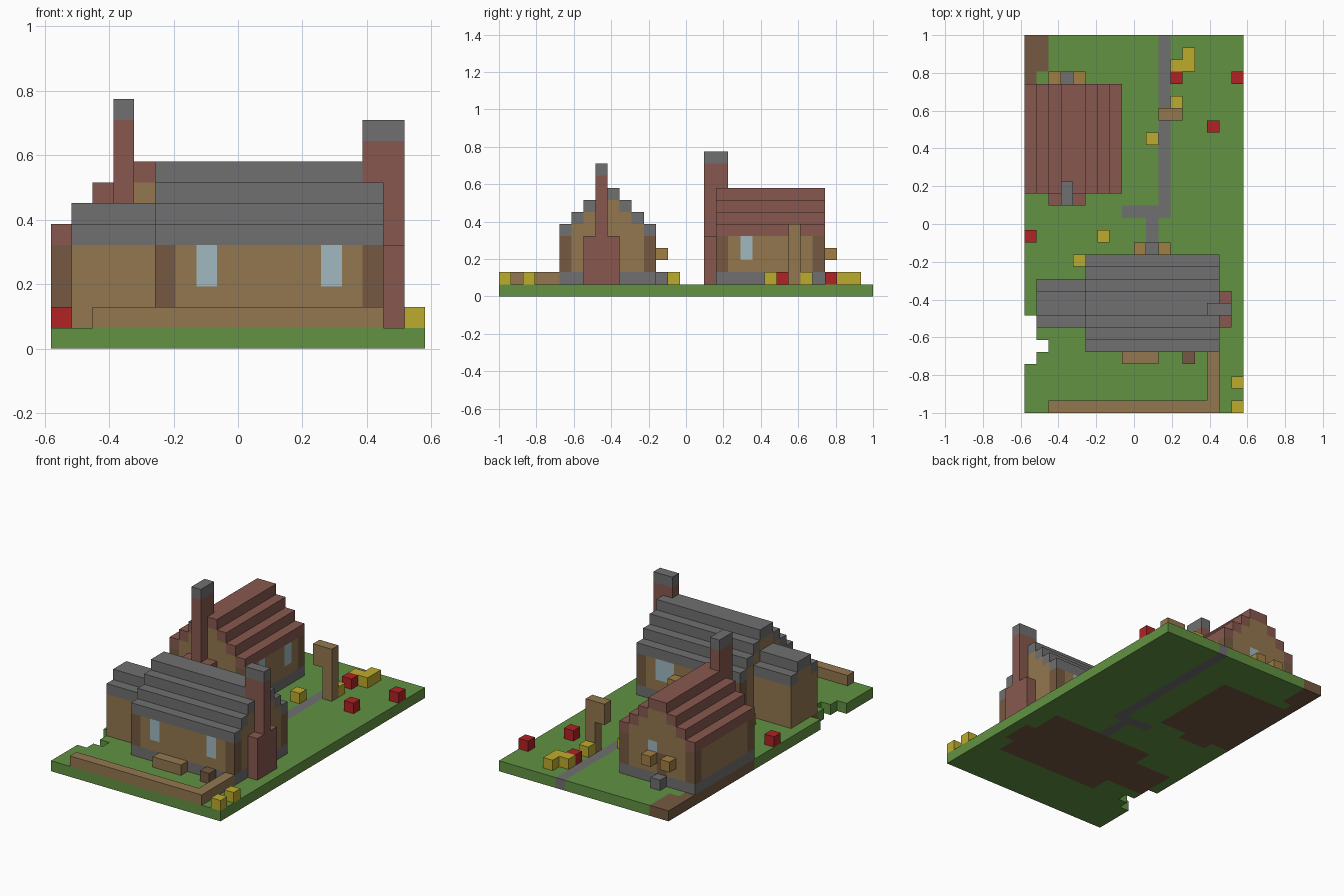
import bpy, bmesh

if "Cube" in bpy.data.objects:
    bpy.data.objects.remove(bpy.data.objects["Cube"])

U = 2 / 31            # block size: the yard is 18 x 31 blocks
NX, NY = 18, 31

COLOURS = {
    "grass": (98, 146, 66), "timber": (147, 119, 79), "dark_wood": (117, 89, 65),
    "brick": (135, 89, 79), "stone": (112, 112, 112), "glass": (160, 184, 192),
    "red_petal": (178, 34, 36), "yellow_petal": (190, 172, 45), "lantern_glow": (162, 126, 66),
}


def linear(c):
    c /= 255
    return c / 12.92 if c <= 0.04045 else ((c + 0.055) / 1.055) ** 2.4


mats = {}
for name, rgb in COLOURS.items():
    mats[name] = bpy.data.materials.new(name)
    mats[name].diffuse_color = (*[linear(c) for c in rgb], 1)

owner = {}            # block -> (part, colour); later blocks replace earlier ones


def box(part, colour, x, y, z):
    """Fill a range of blocks; each range is (start, end)."""
    for i in range(*x):
        for j in range(*y):
            for k in range(*z):
                owner[i, j, k] = (part, colour)


def block(part, colour, i, j, k=1):
    box(part, colour, (i, i + 1), (j, j + 1), (k, k + 1))


def house(name, x, y, roof_colour, along_x):
    """Stone plinth, timber walls with corner posts, stepped gable roof."""
    box(name + "_walls", "timber", x, y, (1, 5))
    for i in (x[0], x[1] - 1):
        for j in (y[0], y[1] - 1):
            box(name + "_walls", "dark_wood", (i, i + 1), (j, j + 1), (1, 5))
    box(name + "_walls", "stone", x, y, (1, 2))
    roof(name, x, y, roof_colour, along_x)


def roof(name, x, y, colour, along_x):
    span = y if along_x else x
    for s in range((span[1] - span[0]) // 2):
        for a in (span[0] + s, span[1] - 1 - s):
            strip = (x, (a, a + 1)) if along_x else ((a, a + 1), y)
            box(name + "_walls", "timber", *strip, (5, 5 + s))
            box(name + "_roof", colour, *strip, (5 + s, 6 + s))


# Ground slab, bare earth, path and broken edge
box("ground", "grass", (0, NX), (0, NY), (0, 1))
for x, y in [((5, 16), (5, 13)), ((1, 5), (7, 11)), ((0, 8), (18, 27)),
             ((0, 2), (28, 31)), ((0, 1), (27, 28)), ((16, 17), (7, 10)), ((2, 5), (17, 18))]:
    box("ground", "dark_wood", x, y, (0, 1))
for x, y in [((11, 12), (16, 31)), ((8, 12), (16, 17)), ((10, 11), (13, 16))]:
    box("ground", "stone", x, y, (0, 1))
for cell in [(0, j, 0) for j in range(4, 8)] + [(1, 5, 0)]:
    owner.pop(cell)

# Side wing, then the two cottages
box("wing_walls", "timber", (1, 5), (7, 11), (1, 5))
roof("wing", (1, 5), (7, 11), "stone", True)
house("front_cottage", (5, 16), (5, 13), "stone", True)
house("rear_cottage", (0, 8), (18, 27), "brick", False)

# Windows and doors
for i, j in [(7, 5), (13, 5), (7, 12), (8, 12), (12, 12), (13, 12), (7, 20), (7, 24), (4, 26)]:
    box("windows", "glass", (i, i + 1), (j, j + 1), (3, 5))
for i, j in [(10, 12), (3, 26)]:
    box("doors", "dark_wood", (i, i + 1), (j, j + 1), (1, 4))
    block("door_steps", "stone", i, j + 1)
    for s in (-1, 1):
        block("lanterns", "lantern_glow", i + s, j + 1, 3)

# Chimneys: wide hearth, shaft, stone cap
for name, hearth, shaft, top in [
        ("front_chimney", ((16, 17), (7, 10)), ((15, 17), (8, 9)), 10),
        ("rear_chimney", ((2, 5), (17, 18)), ((3, 4), (17, 19)), 11)]:
    box(name, "brick", *hearth, (1, 5))
    box(name, "brick", *shaft, (5, top))
    box(name, "stone", *shaft, (top, top + 1))

# Fence, bench, stump and signpost
box("fence", "timber", (2, 16), (0, 1), (1, 2))
box("fence", "timber", (15, 16), (1, 5), (1, 2))
box("bench", "timber", (8, 11), (4, 5), (1, 2))
block("stump", "dark_wood", 13, 4)
box("signpost", "timber", (12, 13), (24, 25), (1, 6))
box("signpost", "timber", (11, 12), (24, 25), (4, 6))

# Flowers
for i, j in [(12, 28), (13, 28), (13, 29), (12, 25), (10, 22), (6, 14), (4, 12), (17, 2), (17, 0)]:
    block("yellow_flowers", "yellow_petal", i, j)
for i, j in [(12, 27), (17, 27), (15, 23), (0, 14)]:
    block("red_flowers", "red_petal", i, j)

# Mesh each part, keeping only exposed block faces
SIDES = {
    (1, 0, 0): [(1, 0, 0), (1, 1, 0), (1, 1, 1), (1, 0, 1)],
    (-1, 0, 0): [(0, 1, 0), (0, 0, 0), (0, 0, 1), (0, 1, 1)],
    (0, 1, 0): [(1, 1, 0), (0, 1, 0), (0, 1, 1), (1, 1, 1)],
    (0, -1, 0): [(0, 0, 0), (1, 0, 0), (1, 0, 1), (0, 0, 1)],
    (0, 0, 1): [(0, 0, 1), (1, 0, 1), (1, 1, 1), (0, 1, 1)],
    (0, 0, -1): [(0, 1, 0), (1, 1, 0), (1, 0, 0), (0, 0, 0)],
}
for part in dict.fromkeys(p for p, _ in owner.values()):
    cells = {c: col for c, (p, col) in owner.items() if p == part}
    slots = list(dict.fromkeys(cells.values()))
    bm, corners = bmesh.new(), {}
    for (i, j, k), colour in cells.items():
        for (dx, dy, dz), quad in SIDES.items():
            if (i + dx, j + dy, k + dz) in owner:
                continue
            verts = []
            for a, b, c in quad:
                p = (i + a, j + b, k + c)
                if p not in corners:
                    corners[p] = bm.verts.new(((p[0] - NX / 2) * U, (p[1] - NY / 2) * U, p[2] * U))
                verts.append(corners[p])
            bm.faces.new(verts).material_index = slots.index(colour)
    mesh = bpy.data.meshes.new(part)
    bm.to_mesh(mesh)
    bm.free()
    for s in slots:
        mesh.materials.append(mats[s])
    bpy.context.collection.objects.link(bpy.data.objects.new(part, mesh))

for m in bpy.data.materials:
    if m.users and not m.is_grease_pencil:
        m.use_nodes = True
        m.node_tree.nodes["Principled BSDF"].inputs["Base Color"].default_value = m.diffuse_color
